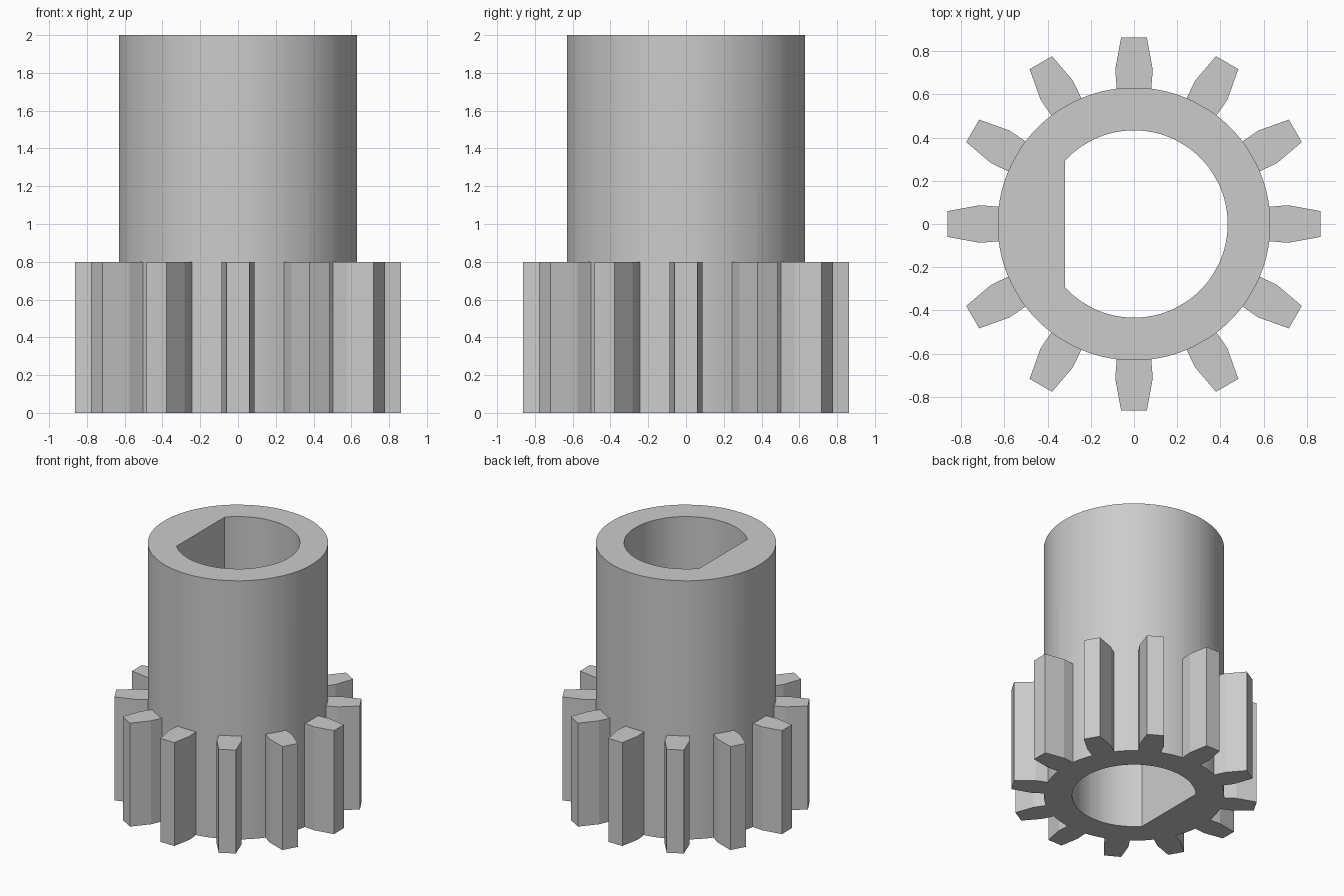
import bpy
import bmesh
from math import radians, cos, sin, acos, atan2, hypot, pi, tau

cube = bpy.data.objects.get("Cube")
if cube:
    bpy.data.objects.remove(cube, do_unlink=True)

HUB_R, BORE_R, FLAT_X = 0.632, 0.434, 0.32
HEIGHT, GEAR_H, TEETH = 2.0, 0.8, 12
GAP_STEPS = 5

# One side of a tooth as (distance from axis, half width), root to tip
flank = [(0.627, 0.08), (0.715, 0.087), (0.863, 0.06)]
flank_polar = [(hypot(x, y), atan2(y, x)) for x, y in flank]
flank_polar[0] = (HUB_R, flank_polar[0][1])


def bore_radius(angle):
    """Round bore with one flat on the right side."""
    c = cos(angle)
    return min(BORE_R, -FLAT_X / c) if c < 0 else BORE_R


# Gear outline as (angle, radius)
outline = []
root_angle = flank_polar[0][1]
pitch = tau / TEETH
for i in range(TEETH):
    mid = i * pitch
    outline += [(mid - a, r) for r, a in flank_polar]
    outline += [(mid + a, r) for r, a in flank_polar]
    gap = pitch - 2 * root_angle
    outline += [(mid + root_angle + gap * k / GAP_STEPS, HUB_R)
                for k in range(1, GAP_STEPS)]
# Exact corners of the bore flat
corner = acos(-FLAT_X / BORE_R)
outline += [(corner, HUB_R), (tau - corner, HUB_R)]
outline.sort()

# Closed cross-section swept around the axis: bore, gear, shoulder, sleeve
bm = bmesh.new()
columns = []
for a, r in outline:
    b = bore_radius(a)
    section = [(b, 0), (r, 0), (r, GEAR_H), (HUB_R, GEAR_H),
               (HUB_R, HEIGHT), (b, HEIGHT)]
    columns.append([bm.verts.new((d * cos(a), d * sin(a), z)) for d, z in section])
for i, col in enumerate(columns):
    nxt = columns[(i + 1) % len(columns)]
    for k in range(len(col)):
        m = (k + 1) % len(col)
        bm.faces.new((col[k], nxt[k], nxt[m], col[m]))
bmesh.ops.remove_doubles(bm, verts=bm.verts, dist=0.0001)
bmesh.ops.recalc_face_normals(bm, faces=bm.faces)

mesh = bpy.data.meshes.new("pinion_gear")
bm.to_mesh(mesh)
bm.free()
gear = bpy.data.objects.new("pinion_gear", mesh)
bpy.context.collection.objects.link(gear)

# Plain grey
grey = bpy.data.materials.new("grey")
grey.use_nodes = True
colour = (0.6, 0.6, 0.6, 1)
grey.diffuse_color = colour
grey.node_tree.nodes["Principled BSDF"].inputs["Base Color"].default_value = colour
mesh.materials.append(grey)

bpy.ops.object.select_all(action="DESELECT")
gear.select_set(True)
bpy.context.view_layer.objects.active = gear
bpy.ops.object.shade_smooth_by_angle(angle=radians(12))
